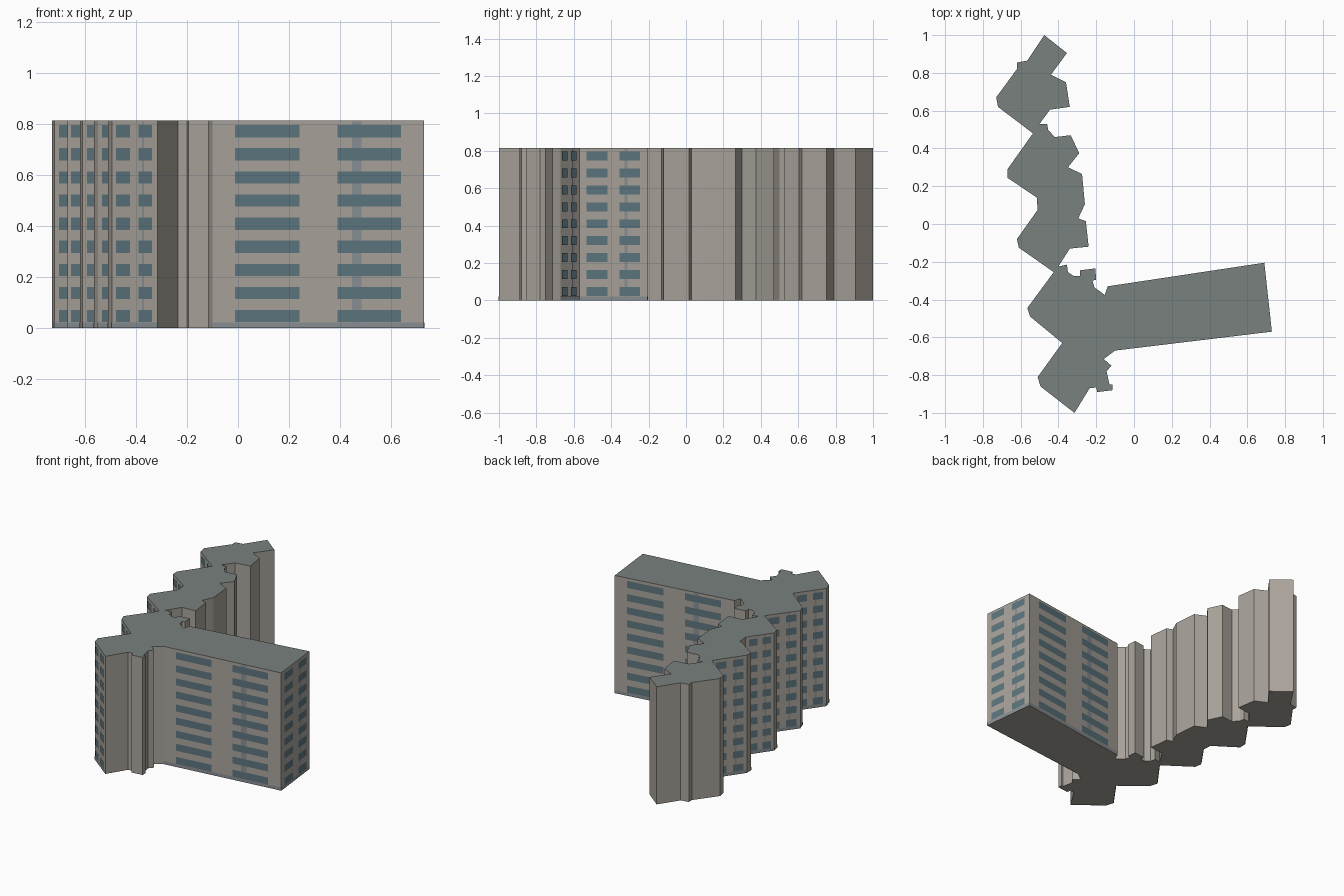
import bpy, bmesh
from mathutils import Vector

if "Cube" in bpy.data.objects:
    bpy.data.objects.remove(bpy.data.objects["Cube"])

H = 0.815            # building height
FLOORS = 9
PITCH = 0.0907       # storey spacing


def material(name, color):
    m = bpy.data.materials.new(name)
    m.diffuse_color = (*color, 1)
    m.use_nodes = True
    m.node_tree.nodes["Principled BSDF"].inputs["Base Color"].default_value = m.diffuse_color
    return m


WALL = material("wall_stone", (0.40, 0.37, 0.33))
ROOF = material("roof_grey", (0.19, 0.22, 0.21))
GLASS = material("window_blue", (0.11, 0.18, 0.21))
TRIM = material("trim_grey", (0.25, 0.28, 0.30))

# Plan outline, clockwise seen from above
east = [(-0.355, 0.905), (-0.44, 0.79), (-0.36, 0.75), (-0.34, 0.62), (-0.445, 0.605),
        (-0.50, 0.53), (-0.46, 0.53), (-0.455, 0.50), (-0.42, 0.46), (-0.335, 0.47),
        (-0.29, 0.375), (-0.35, 0.30), (-0.275, 0.265), (-0.26, 0.105), (-0.295, 0.03),
        (-0.255, 0.015), (-0.24, -0.12), (-0.34, -0.13), (-0.40, -0.225)]
north_porch = [(-0.355, -0.215), (-0.35, -0.255), (-0.32, -0.275), (-0.285, -0.275),
               (-0.285, -0.245), (-0.205, -0.235), (-0.20, -0.295), (-0.22, -0.30),
               (-0.21, -0.335), (-0.155, -0.375)]
wing = [(-0.14, -0.33), (0.69, -0.205), (0.73, -0.57), (-0.10, -0.67)]
south_porch = [(-0.16, -0.715), (-0.12, -0.75), (-0.145, -0.78), (-0.13, -0.85),
               (-0.115, -0.85), (-0.115, -0.88), (-0.195, -0.89), (-0.20, -0.865),
               (-0.235, -0.87)]
west = [(-0.315, -1.0), (-0.495, -0.86), (-0.51, -0.81), (-0.38, -0.63), (-0.55, -0.49),
        (-0.565, -0.445), (-0.425, -0.255), (-0.61, -0.125), (-0.62, -0.08),
        (-0.51, 0.075), (-0.515, 0.14), (-0.67, 0.245), (-0.67, 0.29), (-0.535, 0.48),
        (-0.72, 0.62)]
north_tip = [(-0.73, 0.67), (-0.62, 0.82), (-0.62, 0.855), (-0.565, 0.865), (-0.475, 1.0)]


def make_object(name, bm, mats):
    me = bpy.data.meshes.new(name)
    bm.to_mesh(me)
    bm.free()
    for m in mats:
        me.materials.append(m)
    ob = bpy.data.objects.new(name, me)
    bpy.context.collection.objects.link(ob)
    return ob


# Building body: extruded plan with a grey roof face
bm = bmesh.new()
outline = east + north_porch + wing + south_porch + west + north_tip
base = bm.faces.new([bm.verts.new((x, y, 0)) for x, y in outline])
ext = bmesh.ops.extrude_face_region(bm, geom=[base], use_keep_orig=True)
top = [v for v in ext["geom"] if isinstance(v, bmesh.types.BMVert)]
bmesh.ops.translate(bm, verts=top, vec=(0, 0, H))
bmesh.ops.recalc_face_normals(bm, faces=bm.faces)
for f in bm.faces:
    if f.normal.z > 0.9:
        f.material_index = 1
make_object("building_body", bm, [WALL, ROOF])

# Facade panels, collected into one window mesh and one trim mesh
windows, trims = bmesh.new(), bmesh.new()


def panel(bm, a, b, u0, u1, z0, z1, off):
    """Flat quad on the wall from a (left) to b (right), seen from outside."""
    a, b = Vector(a), Vector(b)
    d = b - a
    n = Vector((d.y, -d.x)).normalized() * off
    p, q = a + d * u0 + n, a + d * u1 + n
    bm.faces.new([bm.verts.new(c) for c in
                  ((*p, z0), (*q, z0), (*q, z1), (*p, z1))])


def facade(a, b):
    for i in range(FLOORS):
        z = 0.047 + i * PITCH
        for u0, u1 in ((0.105, 0.41), (0.59, 0.89)):
            panel(windows, a, b, u0, u1, z - 0.024, z + 0.024, 0.004)
    panel(trims, a, b, 0.66, 0.705, 0.022, H - 0.005, 0.002)   # downpipe strip
    panel(trims, a, b, 0, 1, 0, 0.022, 0.002)                  # plinth strip


# Windowed walls: the wing's three sides and the long saw-tooth faces on the west
for side in (wing, west):
    for p, q in zip(side, side[1:]):
        if (Vector(p) - Vector(q)).length > 0.1:
            facade(q, p)

make_object("windows", windows, [GLASS])
make_object("facade_trim", trims, [TRIM])
